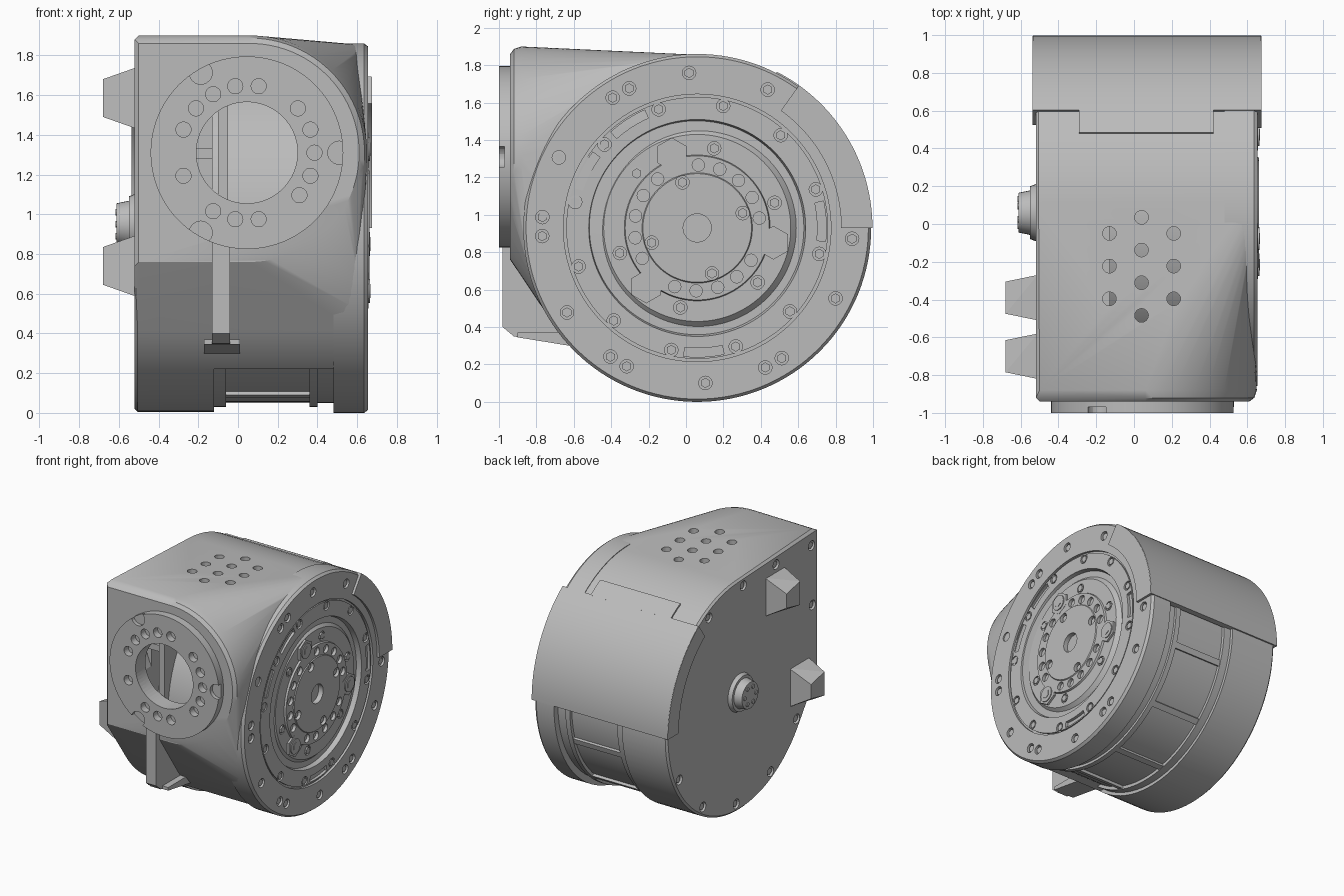
import bpy, bmesh, math
from mathutils import Vector

if "Cube" in bpy.data.objects:
    bpy.data.objects.remove(bpy.data.objects["Cube"])

grey = bpy.data.materials.new("cast_grey")
grey.use_nodes = True
grey.diffuse_color = (0.5, 0.5, 0.5, 1)
grey.node_tree.nodes["Principled BSDF"].inputs["Base Color"].default_value = (0.5, 0.5, 0.5, 1)

CY, CZ = 0.06, 0.93      # drum axis
FX, FZ = 0.045, 1.31     # front port axis


def finish(name, bm, smooth=True):
    bmesh.ops.recalc_face_normals(bm, faces=bm.faces)
    me = bpy.data.meshes.new(name)
    bm.to_mesh(me)
    bm.free()
    me.materials.append(grey)
    ob = bpy.data.objects.new(name, me)
    bpy.context.collection.objects.link(ob)
    if smooth:
        shade(ob)
    return ob


def shade(ob):
    bpy.ops.object.select_all(action='DESELECT')
    ob.select_set(True)
    bpy.context.view_layer.objects.active = ob
    bpy.ops.object.shade_smooth_by_angle(angle=math.radians(28))


def cut(ob, bm):
    """Subtract the bmesh solids from ob."""
    tool = finish("cutter", bm, False)
    tool.hide_render = True
    m = ob.modifiers.new("cut", 'BOOLEAN')
    m.object, m.operation, m.solver = tool, 'DIFFERENCE', 'EXACT'
    bpy.context.view_layer.objects.active = ob
    bpy.ops.object.modifier_apply(modifier=m.name)
    bpy.data.objects.remove(tool)
    shade(ob)


def cyl(bm, p0, p1, r, r2=None, n=24):
    p0, p1 = Vector(p0), Vector(p1)
    d = p1 - p0
    mat = d.to_track_quat('Z', 'Y').to_matrix().to_4x4()
    mat.translation = (p0 + p1) / 2
    bmesh.ops.create_cone(bm, cap_ends=True, segments=n, radius1=r,
                          radius2=r if r2 is None else r2, depth=d.length, matrix=mat)


def box(bm, lo, hi):
    vs = bmesh.ops.create_cube(bm, size=1)["verts"]
    for v in vs:
        v.co = [a + (b - a) * (c + 0.5) for a, b, c in zip(lo, hi, v.co)]


def prism(bm, pts, x0, x1):
    """Extrude a (y, z) outline along x."""
    a = [bm.verts.new((x0, y, z)) for y, z in pts]
    b = [bm.verts.new((x1, y, z)) for y, z in pts]
    bm.faces.new(a)
    bm.faces.new(b)
    for i in range(len(a)):
        j = (i + 1) % len(a)
        bm.faces.new((a[i], a[j], b[j], b[i]))


def polar(r, deg):
    a = math.radians(deg)
    return CY + r * math.cos(a), CZ + r * math.sin(a)


def sector(bm, r0, r1, a0, a1, x0, x1, n=24):
    angles = [a0 + (a1 - a0) * i / n for i in range(n + 1)]
    prism(bm, [polar(r1, a) for a in angles] + [polar(r0, a) for a in reversed(angles)], x0, x1)


def lathe(bm, profile, steps=96):
    """Spin an (r, x) profile around the drum axis."""
    vs = [bm.verts.new((x, CY, CZ + r)) for r, x in profile]
    es = [bm.edges.new(p) for p in zip(vs, vs[1:])]
    bmesh.ops.spin(bm, geom=vs + es, cent=(0, CY, CZ), axis=(1, 0, 0),
                   angle=math.tau, steps=steps, use_merge=True)
    bmesh.ops.remove_doubles(bm, verts=bm.verts, dist=1e-5)


def pin(bm, r, deg, x0, x1, size, n=20):
    y, z = polar(r, deg)
    cyl(bm, (x0, y, z), (x1, y, z), size, n=n)


# Housing: hull of the rounded front face and the drum
bm = bmesh.new()
for i in range(96):
    a = math.tau * i / 96
    c, s = math.cos(a), math.sin(a)
    for y, r in ((-0.94, 0.55), (-0.92, 0.577), (-0.88, 0.59)):
        bm.verts.new((max(-0.52, 0.06 + r * c), y, FZ + r * s))
    for x, r in ((-0.52, 0.91), (-0.505, 0.925), (0.6, 0.925)):
        bm.verts.new((x, CY + r * c, CZ + r * s))
for side in (-1, 1):
    for x, y, h in ((-0.5, -0.94, 0.55), (-0.52, -0.92, 0.57), (-0.5, -0.88, 0.59), (-0.52, -0.88, 0.57)):
        bm.verts.new((x, y, FZ + side * h))
hull = bmesh.ops.convex_hull(bm, input=bm.verts)
bmesh.ops.delete(bm, geom=list({v for v in hull["geom_interior"] + hull["geom_unused"]
                                if isinstance(v, bmesh.types.BMVert)}), context='VERTS')
housing = finish("housing", bm)

# Open belly and back that expose the motor
for lo, hi in (((-0.12, -0.75, -0.1), (0.48, 1.1, 0.22)), ((-0.12, CY, -0.1), (0.48, 1.1, CZ + 0.02))):
    bm = bmesh.new()
    box(bm, lo, hi)
    cut(housing, bm)

# Cable chamber behind the front port
bm = bmesh.new()
cyl(bm, (FX, -0.87, FZ), (FX, -0.5, FZ), 0.52, n=64)
cut(housing, bm)
bm = bmesh.new()
box(bm, (-0.42, -0.875, 0.85), (-0.1, -0.1, 1.8))
cut(housing, bm)
bm = bmesh.new()
cyl(bm, (FX, -1.1, FZ), (FX, -0.8, FZ), 0.255, n=64)
cut(housing, bm)

# Top vents and side cover screw holes
bm = bmesh.new()
for k in range(4):
    cyl(bm, (0.04, 0.035 - 0.173 * k, 1.6), (0.04, 0.035 - 0.173 * k, 2), 0.036)
for k in range(3):
    for x in (-0.13, 0.21):
        cyl(bm, (x, -0.05 - 0.173 * k, 1.6), (x, -0.05 - 0.173 * k, 2), 0.036)
cut(housing, bm)
left_screws = [polar(0.86, a) for a in (63, 93, 213, 243, 273, 303, 333)]
left_screws += [(-0.85, 1.78), (-0.86, 1.3), (-0.84, 0.78), (-0.4, 1.8)]
bm = bmesh.new()
for y, z in left_screws:
    cyl(bm, (-0.55, y, z), (-0.49, y, z), 0.038)
cut(housing, bm)
bm = bmesh.new()
for y, z in left_screws:
    cyl(bm, (-0.51, y, z), (-0.48, y, z), 0.028, n=6)
finish("side_cover_screws", bm)

# Motor drum with raised bands
bm = bmesh.new()
lathe(bm, [(0, -0.13), (0.9, -0.13), (0.9, -0.06), (0.875, -0.06), (0.875, 0.36),
           (0.9, 0.36), (0.9, 0.4), (0.88, 0.4), (0.88, 0.49), (0, 0.49)])
finish("motor_drum", bm)
bm = bmesh.new()
for a in (-110, -80, -50, -20):
    sector(bm, 0.86, 0.895, a, a + 3, -0.06, 0.36, 2)
finish("motor_ribs", bm)

# Chamber fittings
bm = bmesh.new()
box(bm, (-0.1, -0.86, 0.98), (-0.05, -0.6, 1.62))
box(bm, (-0.42, -0.62, 1.28), (-0.1, -0.5, 1.33))
finish("chamber_bracket", bm, False)

# Front flange with bolt holes and three rim notches
bm = bmesh.new()
cyl(bm, (FX, -1, FZ), (FX, -0.93, FZ), 0.485, n=96)
flange = finish("front_flange", bm)
bm = bmesh.new()
cyl(bm, (FX, -1.1, FZ), (FX, -0.8, FZ), 0.255, n=64)
for a in (80, 100, 120, 139, 160, 200, 240, 260, 280, 321, 340, 0, 20, 41):
    x, z = FX + 0.34 * math.cos(math.radians(a)), FZ + 0.34 * math.sin(math.radians(a))
    cyl(bm, (x, -1.1, z), (x, -0.945, z), 0.038)
for a in (0, 120, 240):
    x, z = FX + 0.465 * math.cos(math.radians(a)), FZ + 0.465 * math.sin(math.radians(a))
    cyl(bm, (x, -1.1, z), (x, -0.97, z), 0.058)
cut(flange, bm)

# Front rib and its foot
bm = bmesh.new()
prism(bm, [(-0.9, 0.9), (-0.98, 0.88), (-0.98, 0.4), (-0.92, 0.35), (-0.5, 0.28), (-0.5, 0.6)], -0.13, -0.04)
prism(bm, [(-0.9, 0.37), (-0.9, 0.345), (-0.5, 0.28), (-0.5, 0.37)], -0.17, 0.01)
finish("front_rib", bm, False)

# Output face: stepped plate on the drum axis
bm = bmesh.new()
lathe(bm, [(0, 0.62), (0.075, 0.62), (0.075, 0.662), (0.29, 0.662), (0.295, 0.655), (0.385, 0.655),
           (0.39, 0.64), (0.5, 0.64), (0.53, 0.61), (0.57, 0.61), (0.58, 0.648), (0.7, 0.648),
           (0.7, 0.635), (0.715, 0.635), (0.715, 0.655), (0.915, 0.655), (0.93, 0.635),
           (0.93, 0.48), (0, 0.48)], 128)
face = finish("output_face", bm)

screws = [(0.83, 3 + 30 * k) for k in range(2, 12)]
screws += [(0.83, a) for a in (116, 176, 236, 296, -4)]
screws += [(0.667, 18 + 30 * k) for k in range(12)]
screws += [(0.435, 18 + 60 * k) for k in range(6)]
screws += [(0.256, 18 + 90 * k) for k in range(4)]
bm = bmesh.new()
for r, a in screws:
    pin(bm, r, a, 0.628, 0.7, 0.036)
for k in range(18):
    if k % 6:
        pin(bm, 0.336, 109 + 20 * k, 0.63, 0.7, 0.033)
for a in (123, 153, 3, 273):
    sector(bm, 0.643, 0.69, a - 9, a + 9, 0.625, 0.7, 8)
cut(face, bm)

# Socket screws and three large hex bosses
bm = bmesh.new()
for r, a in screws:
    pin(bm, r, a, 0.62, 0.645, 0.027, 6)
for a in (109, 229, 349):
    pin(bm, 0.415, a, 0.63, 0.657, 0.09, 6)
    pin(bm, 0.42, a, 0.63, 0.664, 0.06)
    pin(bm, 0.42, a, 0.63, 0.668, 0.035, 6)
finish("output_screws", bm)

# Rear cover: curved skin, tongue and two cheeks
bm = bmesh.new()
sector(bm, 0.89, 0.937, 0, 54.5, -0.535, 0.672)
sector(bm, 0.9, 0.937, 54, 63, -0.29, 0.42, 6)
sector(bm, 0.77, 0.935, 0, 54.5, 0.645, 0.674)
sector(bm, 0.8, 0.935, 0, 54.5, -0.537, -0.51)
finish("rear_cover", bm)

# Side connector with a ring of contacts
bm = bmesh.new()
cyl(bm, (-0.51, CY, 0.95), (-0.55, CY, 0.95), 0.155, 0.14, 32)
cyl(bm, (-0.54, CY, 0.95), (-0.612, CY, 0.95), 0.12, 0.105, 32)
for k in range(6):
    a = math.tau * k / 6
    y, z = CY + 0.07 * math.cos(a), 0.95 + 0.07 * math.sin(a)
    cyl(bm, (-0.6, y, z), (-0.618, y, z), 0.017, n=12)
finish("side_connector", bm)

# Tapered mounting lugs on the side
for name, y, z in (("upper_lug", -0.39, 1.585), ("lower_lug", -0.7, 0.74)):
    bm = bmesh.new()
    base = [(-0.51, y + u * 0.12, z + w * 0.155) for u, w in ((-1, -1), (1, -1), (1, 1), (-1, 1))]
    tip = [(-0.68, y + u * 0.085, z + w * 0.095) for u, w in ((-1, -1), (1, -0.6), (1, 0.6), (-1, 1))]
    for p in base + tip:
        bm.verts.new(p)
    bmesh.ops.convex_hull(bm, input=bm.verts)
    finish(name, bm, False)
